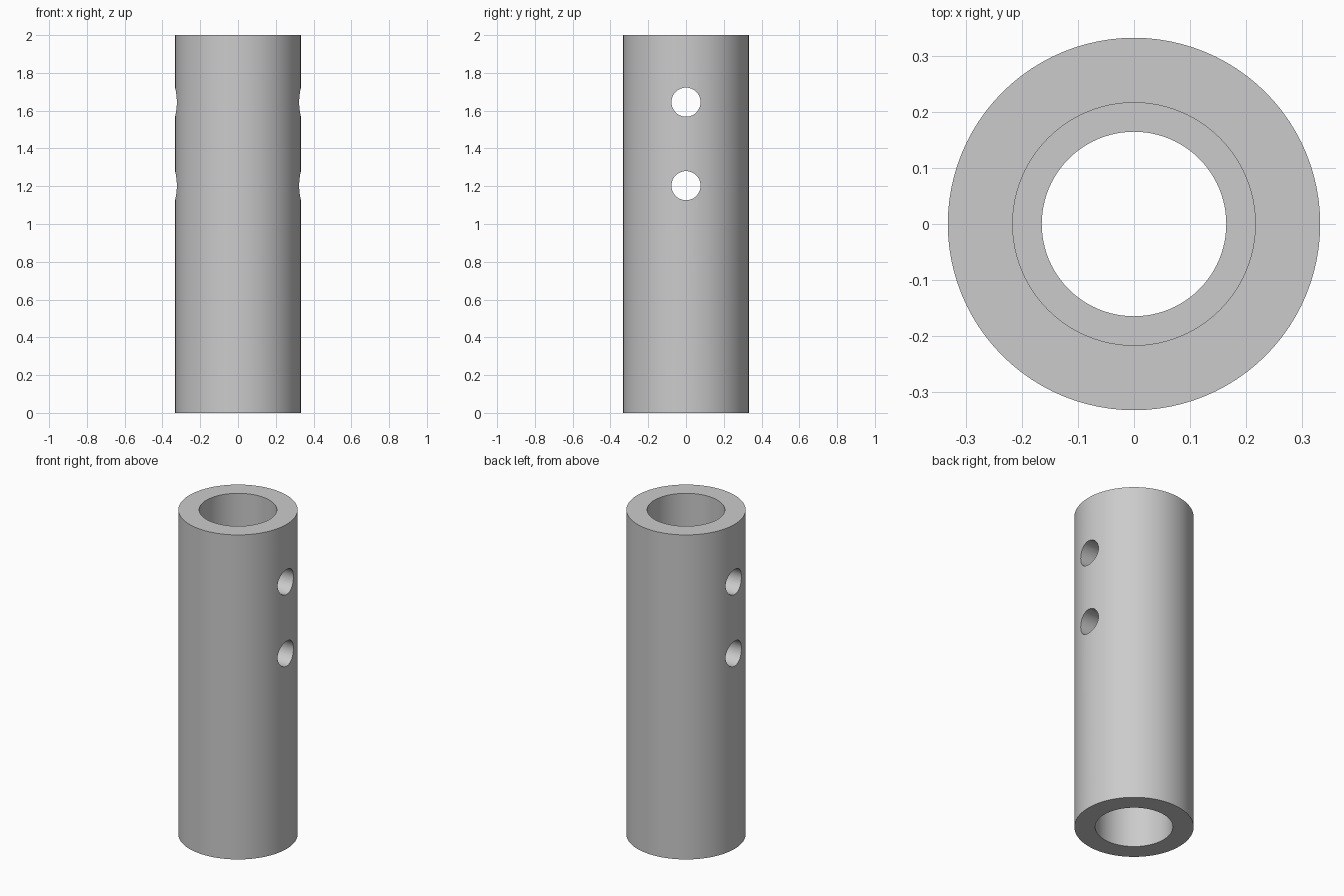
import bpy, bmesh, math
from mathutils import Matrix

if "Cube" in bpy.data.objects:
    bpy.data.objects.remove(bpy.data.objects["Cube"])

SIDES = 96
R_OUT, R_BORE, R_STOP = 0.333, 0.217, 0.165
STOP_LOW, STOP_HIGH = 0.90, 1.00
HOLE_R, HOLE_HEIGHTS = 0.077, (1.203, 1.645)


def add_object(name, bm):
    mesh = bpy.data.meshes.new(name)
    bmesh.ops.recalc_face_normals(bm, faces=bm.faces)
    bm.to_mesh(mesh)
    bm.free()
    obj = bpy.data.objects.new(name, mesh)
    bpy.context.collection.objects.link(obj)
    return obj


# Sleeve: closed wall profile revolved about z, with an internal stop ring
profile = [(R_OUT, 0), (R_OUT, 2), (R_BORE, 2), (R_BORE, STOP_HIGH),
           (R_STOP, STOP_HIGH), (R_STOP, STOP_LOW), (R_BORE, STOP_LOW), (R_BORE, 0)]
bm = bmesh.new()
rings = []
for i in range(SIDES):
    a = 2 * math.pi * i / SIDES
    rings.append([bm.verts.new((r * math.cos(a), r * math.sin(a), z)) for r, z in profile])
for i in range(SIDES):
    a, b = rings[i], rings[(i + 1) % SIDES]
    for j in range(len(profile)):
        k = (j + 1) % len(profile)
        bm.faces.new((a[j], b[j], b[k], a[k]))
sleeve = add_object("sleeve", bm)

# Cross holes drilled through both walls along x
bm = bmesh.new()
for z in HOLE_HEIGHTS:
    bmesh.ops.create_cone(bm, cap_ends=True, segments=48, radius1=HOLE_R, radius2=HOLE_R,
                          depth=1.0, matrix=Matrix.Translation((0, 0, z))
                          @ Matrix.Rotation(math.pi / 2, 4, 'Y'))
cutter = add_object("hole_cutter", bm)
cutter.hide_render = True

drill = sleeve.modifiers.new("cross_holes", 'BOOLEAN')
drill.operation = 'DIFFERENCE'
drill.solver = 'EXACT'
drill.object = cutter
bpy.context.view_layer.objects.active = sleeve
sleeve.select_set(True)
cutter.select_set(False)
bpy.ops.object.modifier_apply(modifier=drill.name)
bpy.data.objects.remove(cutter)

# Plain grey metal
grey = bpy.data.materials.new("grey_metal")
grey.diffuse_color = (0.6, 0.6, 0.6, 1)
grey.use_nodes = True
grey.node_tree.nodes["Principled BSDF"].inputs["Base Color"].default_value = grey.diffuse_color
sleeve.data.materials.clear()
sleeve.data.materials.append(grey)
bpy.ops.object.shade_smooth_by_angle(angle=math.radians(30))
